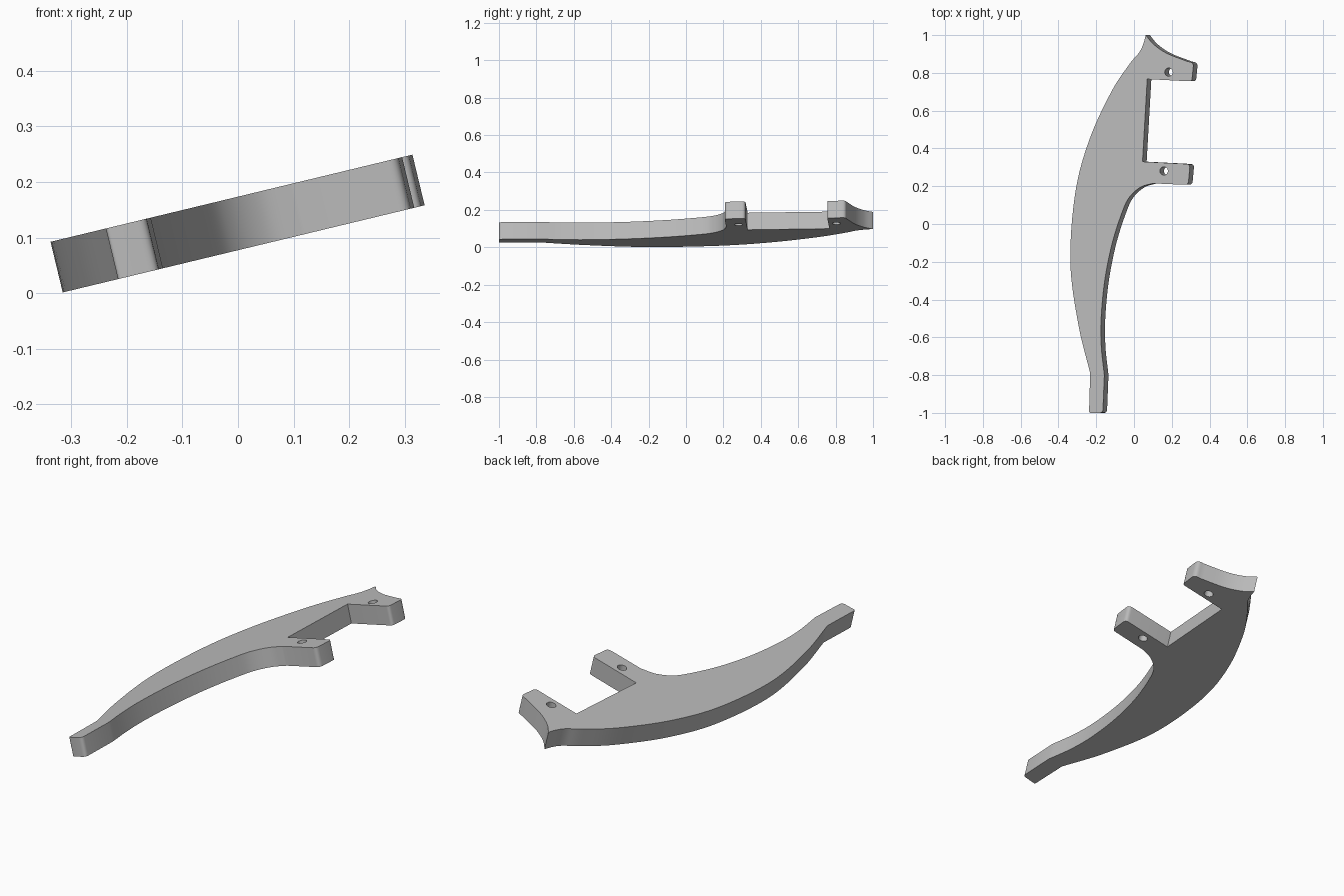
import bpy, bmesh, math
from mathutils import Vector, Matrix

cube = bpy.data.objects.get("Cube")
if cube:
    bpy.data.objects.remove(cube, do_unlink=True)

TILT = math.radians(13.54)
THICK = 0.0937


def smooth(points, steps=8):
    """Catmull-Rom curve through the points, ends included."""
    p = [Vector(q) for q in points]
    p = [2 * p[0] - p[1]] + p + [2 * p[-1] - p[-2]]
    out = []
    for a, b, c, d in zip(p, p[1:], p[2:], p[3:]):
        for i in range(steps):
            t = i / steps
            out.append(0.5 * (2 * b + (c - a) * t + (2 * a - 5 * b + 4 * c - d) * t * t
                              + (3 * b - a - 3 * c + d) * t ** 3))
    return out + [p[-2]]


def rounded(corner, before, after, radius, steps=5):
    """Rounded corner between two straight sides."""
    c = Vector(corner)
    s = c + (Vector(before) - c).normalized() * radius
    e = c + (Vector(after) - c).normalized() * radius
    return [s * (1 - t) ** 2 + 2 * c * t * (1 - t) + e * t * t
            for t in (i / steps for i in range(steps + 1))]


# Corners of the two mounting arms and the tail
up_a, up_b, notch_a = (0.316, 0.855), (0.306, 0.755), (0.07, 0.767)
notch_b, low_a, low_b = (0.045, 0.33), (0.297, 0.317), (0.287, 0.207)
tail_a, tail_b = (-0.165, -1.0), (-0.238, -1.0)
neck_in, neck_out = (-0.157, -0.8), (-0.232, -0.79)

# Closed outline of the blade, clockwise from the pointed tip
outline = smooth([(0.062, 1.0), (0.105, 0.95), (0.175, 0.903), (0.285, 0.86)])
outline += rounded(up_a, (0.285, 0.86), up_b, 0.022)
outline += rounded(up_b, up_a, notch_a, 0.015)
outline += [Vector(notch_a), Vector(notch_b)]
outline += rounded(low_a, notch_b, low_b, 0.02)
outline += rounded(low_b, low_a, (0.1, 0.215), 0.02)
outline += smooth([(0.1, 0.215), (0.035, 0.195), (-0.022, 0.145), (-0.06, 0.07),
                   (-0.115, -0.1), (-0.155, -0.3), (-0.174, -0.5), (-0.173, -0.65),
                   neck_in])
outline += rounded(tail_a, neck_in, tail_b, 0.018)
outline += rounded(tail_b, tail_a, neck_out, 0.008)
outline += smooth([neck_out, (-0.295, -0.53), (-0.337, -0.2), (-0.31, 0.17),
                   (-0.235, 0.45), (-0.12, 0.7), (-0.025, 0.845), (0.025, 0.905),
                   (0.048, 0.95), (0.062, 1.0)])[:-1]


def add_object(name, bm):
    bmesh.ops.recalc_face_normals(bm, faces=bm.faces)
    mesh = bpy.data.meshes.new(name)
    bm.to_mesh(mesh)
    bm.free()
    obj = bpy.data.objects.new(name, mesh)
    bpy.context.collection.objects.link(obj)
    obj.matrix_world = (Matrix.Translation((0, 0, 0.1737))
                        @ Matrix.Rotation(-TILT, 4, 'Y'))
    return obj


# Blade plate, extruded below its top face
bm = bmesh.new()
face = bm.faces.new([bm.verts.new((p.x / math.cos(TILT), p.y, 0)) for p in outline])
ext = bmesh.ops.extrude_face_region(bm, geom=[face])
moved = [g for g in ext["geom"] if isinstance(g, bmesh.types.BMVert)]
bmesh.ops.translate(bm, verts=moved, vec=(0, 0, -THICK))
bmesh.ops.remove_doubles(bm, verts=bm.verts, dist=0.0005)
blade = add_object("blade_plate", bm)

grey = bpy.data.materials.new("plain grey")
grey.use_nodes = True
color = (0.5, 0.5, 0.5, 1)
grey.diffuse_color = color
grey.node_tree.nodes["Principled BSDF"].inputs["Base Color"].default_value = color
blade.data.materials.append(grey)

# Screw holes through the arms
bm = bmesh.new()
for x, y in ((0.184, 0.804), (0.158, 0.281)):
    place = Matrix.Translation((x / math.cos(TILT), y, -THICK / 2))
    bmesh.ops.create_cone(bm, cap_ends=True, segments=24, radius1=0.022,
                          radius2=0.022, depth=THICK * 2, matrix=place)
cutter = add_object("hole_cutter", bm)
cutter.data.materials.append(grey)
cutter.hide_render = True
cutter.hide_set(True)
cut = blade.modifiers.new("screw_holes", 'BOOLEAN')
cut.operation = 'DIFFERENCE'
cut.solver = 'EXACT'
cut.object = cutter

# Apply the cut, then smooth the curved walls
bpy.context.view_layer.objects.active = blade
blade.select_set(True)
bpy.ops.object.modifier_apply(modifier=cut.name)
bpy.data.objects.remove(cutter, do_unlink=True)
bpy.ops.object.shade_smooth_by_angle(angle=math.radians(25))
